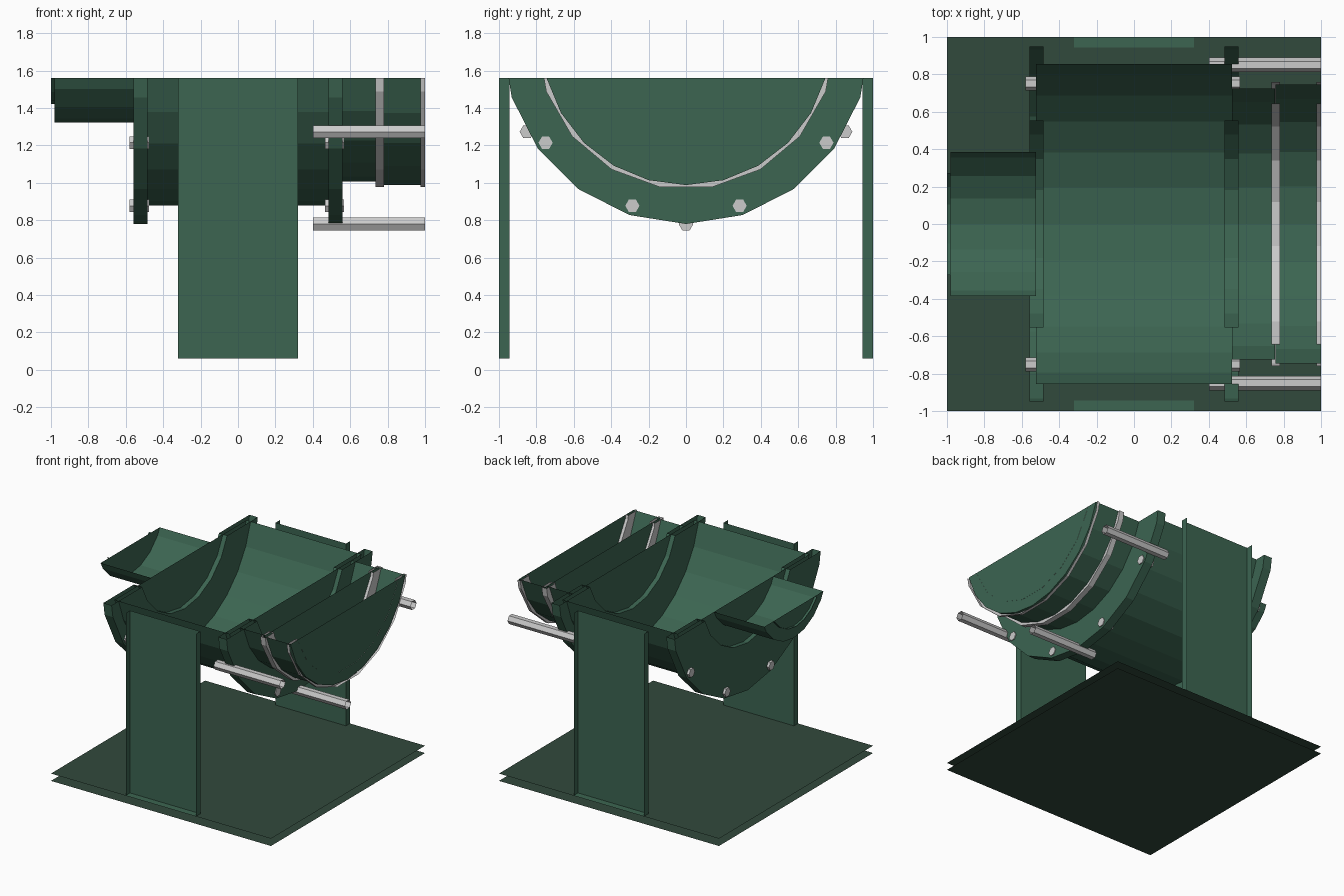
import bpy, bmesh, math
from mathutils import Vector

if "Cube" in bpy.data.objects:
    bpy.data.objects.remove(bpy.data.objects["Cube"])

AXIS_Z = 1.76    # height of the drum axis
TOP_Z = 1.56     # the model is cut open here and at +-1 in x and y


def paint(name, rgb):
    mat = bpy.data.materials.new(name)
    mat.diffuse_color = (*rgb, 1)
    mat.use_nodes = True
    mat.node_tree.nodes["Principled BSDF"].inputs["Base Color"].default_value = mat.diffuse_color
    return mat


green = paint("green_paint", (0.045, 0.130, 0.083))
dark_green = paint("dark_green_paint", (0.031, 0.067, 0.045))


def finish(bm, name, mat=None):
    """Cut the part to the model's window and make an object of it."""
    bmesh.ops.recalc_face_normals(bm, faces=bm.faces)
    cuts = [((0, 0, TOP_Z), (0, 0, 1)), ((1, 0, 0), (1, 0, 0)), ((-1, 0, 0), (-1, 0, 0)),
            ((0, 1, 0), (0, 1, 0)), ((0, -1, 0), (0, -1, 0))]
    for co, no in cuts:
        bmesh.ops.bisect_plane(bm, geom=bm.verts[:] + bm.edges[:] + bm.faces[:], dist=1e-5,
                               plane_co=Vector(co), plane_no=Vector(no), clear_outer=True)
    me = bpy.data.meshes.new(name)
    bm.to_mesh(me)
    bm.free()
    ob = bpy.data.objects.new(name, me)
    bpy.context.collection.objects.link(ob)
    if mat:
        me.materials.append(mat)


def circle(bm, x, r, n, y=0.0, z=AXIS_Z):
    return [bm.verts.new((x, y + r * math.cos(2 * math.pi * i / n),
                          z + r * math.sin(2 * math.pi * i / n))) for i in range(n)]


def bridge(bm, a, b):
    n = len(a)
    for i in range(n):
        bm.faces.new((a[i], a[(i + 1) % n], b[(i + 1) % n], b[i]))


def cylinder(name, x0, x1, r, n=20, mat=green, y=0.0, z=AXIS_Z):
    bm = bmesh.new()
    a, b = circle(bm, x0, r, n, y, z), circle(bm, x1, r, n, y, z)
    bridge(bm, a, b)
    bm.faces.new(a)
    bm.faces.new(b)
    finish(bm, name, mat)


def ring(name, x0, x1, r_out, r_in, n=20, mat=green):
    bm = bmesh.new()
    loops = [circle(bm, x, r, n) for x, r in
             ((x0, r_out), (x1, r_out), (x1, r_in), (x0, r_in))]
    for i in range(4):
        bridge(bm, loops[i], loops[(i + 1) % 4])
    finish(bm, name, mat)


def box(name, lo, hi, mat=green):
    bm = bmesh.new()
    bmesh.ops.create_cube(bm, size=1)
    for v in bm.verts:
        v.co = [lo[i] + (v.co[i] + 0.5) * (hi[i] - lo[i]) for i in range(3)]
    finish(bm, name, mat)


# base sheets and the two uprights
box("base", (-1.5, -1.5, 0), (1.5, 1.5, 0.06), dark_green)
box("front_upright", (-0.32, -1.1, 0.062), (0.32, -0.945, 2))
box("back_upright", (-0.32, 0.945, 0.062), (0.32, 1.1, 2))

# drum with its end flanges
cylinder("drum", -0.523, 0.523, 0.88, 28)
ring("left_flange", -0.56, -0.485, 0.98, 0.59)
ring("right_flange", 0.485, 0.56, 0.98, 0.59)

# left neck and shaft
cylinder("left_neck", -0.98, -0.525, 0.438)
cylinder("left_shaft", -1.2, -0.98, 0.338)

# right barrel sections and their grey bands
cylinder("right_barrel_inner", 0.525, 0.755, 0.753, 24)
cylinder("right_barrel_outer", 0.757, 0.999, 0.772, 24)
ring("barrel_band", 0.735, 0.78, 0.795, 0.68, 18, None)
ring("barrel_end_band", 0.975, 1.02, 0.795, 0.68, 18, None)

# flange bolts: every 36 degrees, below the cut
for side, x0, x1 in (("left", -0.58, -0.475), ("right", 0.465, 0.567)):
    for k, deg in enumerate((-54, -18, 18, 54)):
        a = math.radians(deg)
        cylinder(f"{side}_bolt_{k}", x0, x1, 0.038, 6, None,
                 0.928 * math.sin(a), AXIS_Z - 0.928 * math.cos(a))

# long tie rods running out to the right
for k, deg in enumerate((-60.2, 0, 60.2)):
    a = math.radians(deg)
    cylinder(f"tie_rod_{k}", 0.4, 1.2, 0.039, 6, None,
             0.98 * math.sin(a), AXIS_Z - 0.98 * math.cos(a))
